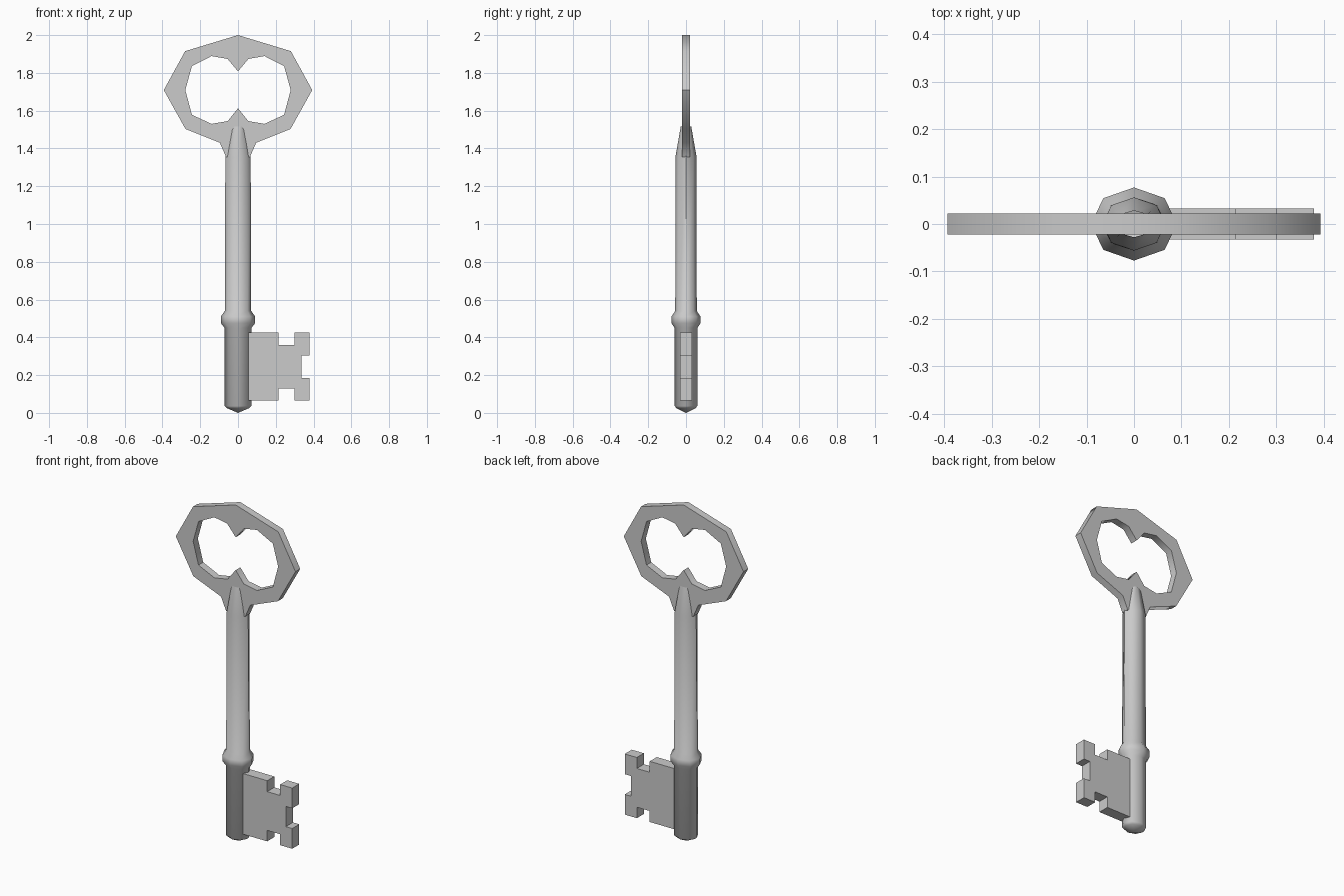
import bpy, bmesh, math

if "Cube" in bpy.data.objects:
    bpy.data.objects.remove(bpy.data.objects["Cube"])


def finish(obj, angle):
    bpy.ops.object.select_all(action='DESELECT')
    obj.select_set(True)
    bpy.context.view_layer.objects.active = obj
    if obj.type == 'CURVE':
        bpy.ops.object.convert(target='MESH')
        obj = bpy.context.view_layer.objects.active
    bm = bmesh.new()
    bm.from_mesh(obj.data)
    bmesh.ops.remove_doubles(bm, verts=bm.verts, dist=1e-4)
    bmesh.ops.recalc_face_normals(bm, faces=bm.faces)
    bm.to_mesh(obj.data)
    bm.free()
    bpy.ops.object.transform_apply(location=False, rotation=True, scale=False)
    bpy.ops.object.shade_smooth_by_angle(angle=math.radians(angle))


def plate(name, outlines, half_depth, angle):
    """Flat plate in the xz plane; later outlines cut holes in the first."""
    curve = bpy.data.curves.new(name, 'CURVE')
    curve.dimensions = '2D'
    curve.fill_mode = 'BOTH'
    curve.extrude = half_depth
    for pts in outlines:
        spline = curve.splines.new('POLY')
        spline.points.add(len(pts) - 1)
        for p, (x, z) in zip(spline.points, pts):
            p.co = (x, z, 0, 1)
        spline.use_cyclic_u = True
    obj = bpy.data.objects.new(name, curve)
    bpy.context.collection.objects.link(obj)
    obj.rotation_euler.x = math.pi / 2
    finish(obj, angle)


def mirrored(half):
    return half + [(-x, z) for x, z in reversed(half) if x > 0]


def lathe(name, rings, sides, angle):
    """Stack of elliptical rings (rx, ry, z), closed by a point at the bottom."""
    bm = bmesh.new()
    tip = bm.verts.new((0, 0, 0))
    loops = [[bm.verts.new((rx * math.cos(math.tau * i / sides),
                            ry * math.sin(math.tau * i / sides), z))
              for i in range(sides)] for rx, ry, z in rings]
    for i in range(sides):
        j = (i + 1) % sides
        bm.faces.new((tip, loops[0][j], loops[0][i]))
        for a, b in zip(loops, loops[1:]):
            bm.faces.new((a[i], a[j], b[j], b[i]))
    mesh = bpy.data.meshes.new(name)
    bm.to_mesh(mesh)
    bm.free()
    obj = bpy.data.objects.new(name, mesh)
    bpy.context.collection.objects.link(obj)
    finish(obj, angle)


# Shaft with pointed tip, collar and tapered neck
lathe("shaft", [
    (0.058, 0.050, 0.025), (0.071, 0.060, 0.036), (0.071, 0.060, 0.45),
    (0.091, 0.077, 0.475), (0.091, 0.077, 0.51), (0.070, 0.057, 0.54),
    (0.067, 0.056, 1.355), (0.040, 0.028, 1.515)], 8, 50)

# Bow (handle loop) with cusped opening
outer = mirrored([(0, 2.0), (0.28, 1.915), (0.393, 1.709), (0.278, 1.503),
                  (0.096, 1.43), (0.063, 1.354)])
inner = mirrored([(0, 1.808), (0.055, 1.874), (0.14, 1.889), (0.244, 1.836),
                  (0.279, 1.709), (0.244, 1.578), (0.14, 1.53),
                  (0.054, 1.545), (0, 1.613)])
plate("bow", [outer, inner], 0.022, 50)

# Notched bit (key teeth), symmetric about its mid height
mid = 0.245
upper = [(0.03, 0.425), (0.215, 0.425), (0.215, 0.36), (0.30, 0.36),
         (0.30, 0.425), (0.379, 0.425), (0.379, 0.305), (0.337, 0.305)]
plate("bit", [upper + [(x, 2 * mid - z) for x, z in reversed(upper)]], 0.033, 30)
